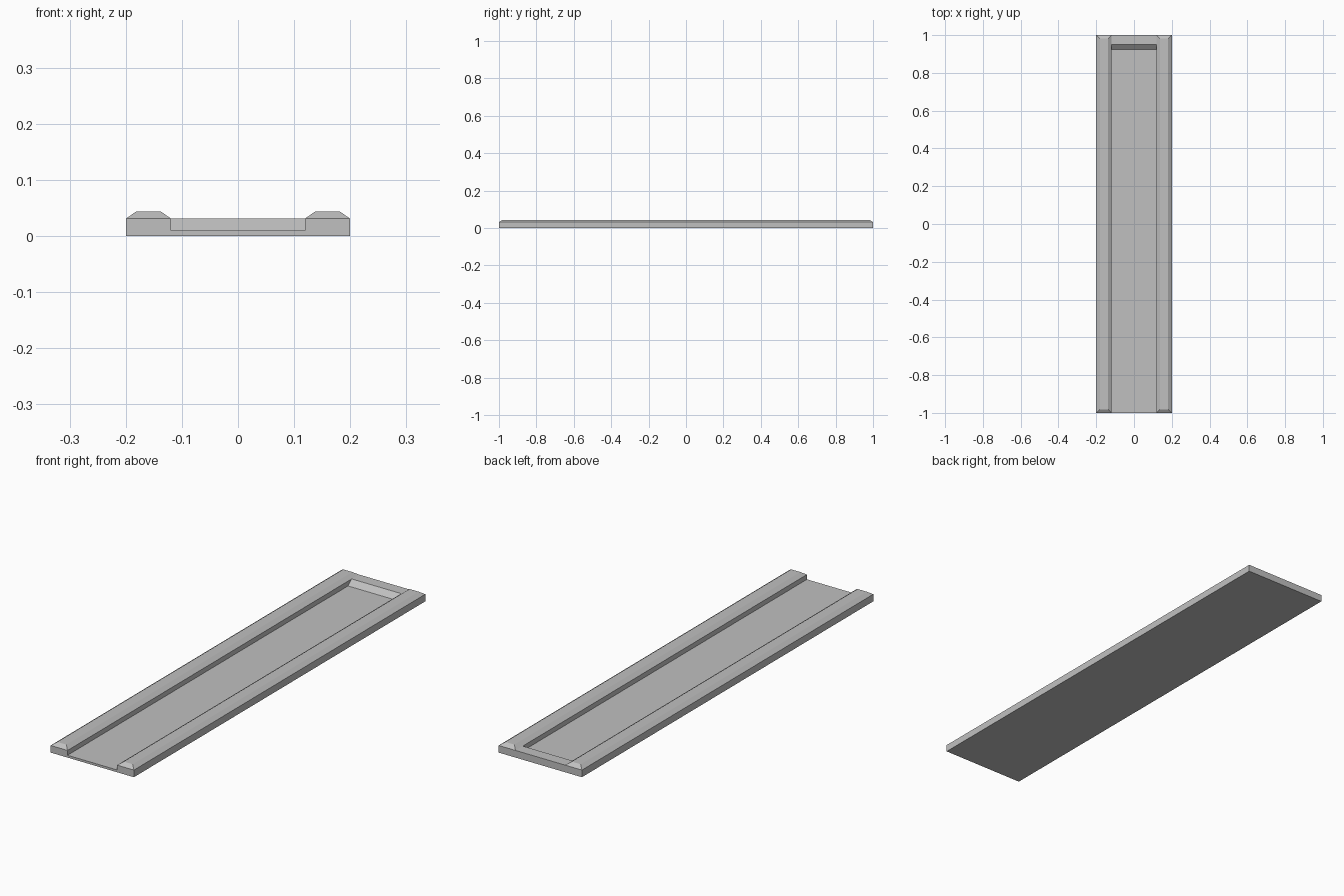
import bpy
import bmesh

# Overall sizes
HALF_WIDTH, HALF_LENGTH = 0.2, 1.0
CHANNEL = 0.119       # half width of the sunken channel
FLOOR = 0.01          # channel floor height
SHOULDER = 0.031      # height of the walls and the back sill
CREST = 0.044         # height of the rail tops
CHAMFER = 0.019

default_cube = bpy.data.objects.get("Cube")
if default_cube:
    bpy.data.objects.remove(default_cube, do_unlink=True)

# Single plain grey
grey = bpy.data.materials.new("plain grey")
grey.use_nodes = True
colour = (0.53, 0.53, 0.53, 1.0)
grey.diffuse_color = colour
grey.node_tree.nodes["Principled BSDF"].inputs["Base Color"].default_value = colour


def finish(bm, name):
    bmesh.ops.recalc_face_normals(bm, faces=bm.faces)
    mesh = bpy.data.meshes.new(name)
    bm.to_mesh(mesh)
    bm.free()
    mesh.materials.append(grey)
    obj = bpy.data.objects.new(name, mesh)
    bpy.context.collection.objects.link(obj)
    return obj


def extrude_profile(profile, axis_point, vector):
    """Solid made by sweeping a closed profile along a vector."""
    bm = bmesh.new()
    face = bm.faces.new([bm.verts.new(axis_point(a, b)) for a, b in profile])
    swept = bmesh.ops.extrude_face_region(bm, geom=[face])["geom"]
    bmesh.ops.translate(bm, vec=vector,
                        verts=[g for g in swept if isinstance(g, bmesh.types.BMVert)])
    bmesh.ops.recalc_face_normals(bm, faces=bm.faces)
    return bm


# Channel bed: thin floor that ramps up to the back sill
bed_profile = [(-HALF_LENGTH, 0), (HALF_LENGTH, 0), (HALF_LENGTH, SHOULDER),
               (0.95, SHOULDER), (0.925, FLOOR), (-HALF_LENGTH, FLOOR)]
bed = extrude_profile(bed_profile, lambda y, z: (-CHANNEL, y, z), (2 * CHANNEL, 0, 0))
finish(bed, "channel_bed")

# Side rails: square walls with a top chamfered on all four edges
for name, side in (("left_rail", 1), ("right_rail", -1)):
    inner, outer = side * CHANNEL, side * HALF_WIDTH
    footprint = [(inner, -HALF_LENGTH), (outer, -HALF_LENGTH),
                 (outer, HALF_LENGTH), (inner, HALF_LENGTH)]
    rail = extrude_profile(footprint, lambda x, y: (x, y, 0), (0, 0, SHOULDER))
    top = max(rail.faces, key=lambda f: f.calc_center_median().z)
    bmesh.ops.inset_region(rail, faces=[top], thickness=CHAMFER, use_even_offset=True)
    for v in top.verts:
        v.co.z = CREST
    finish(rail, name)
